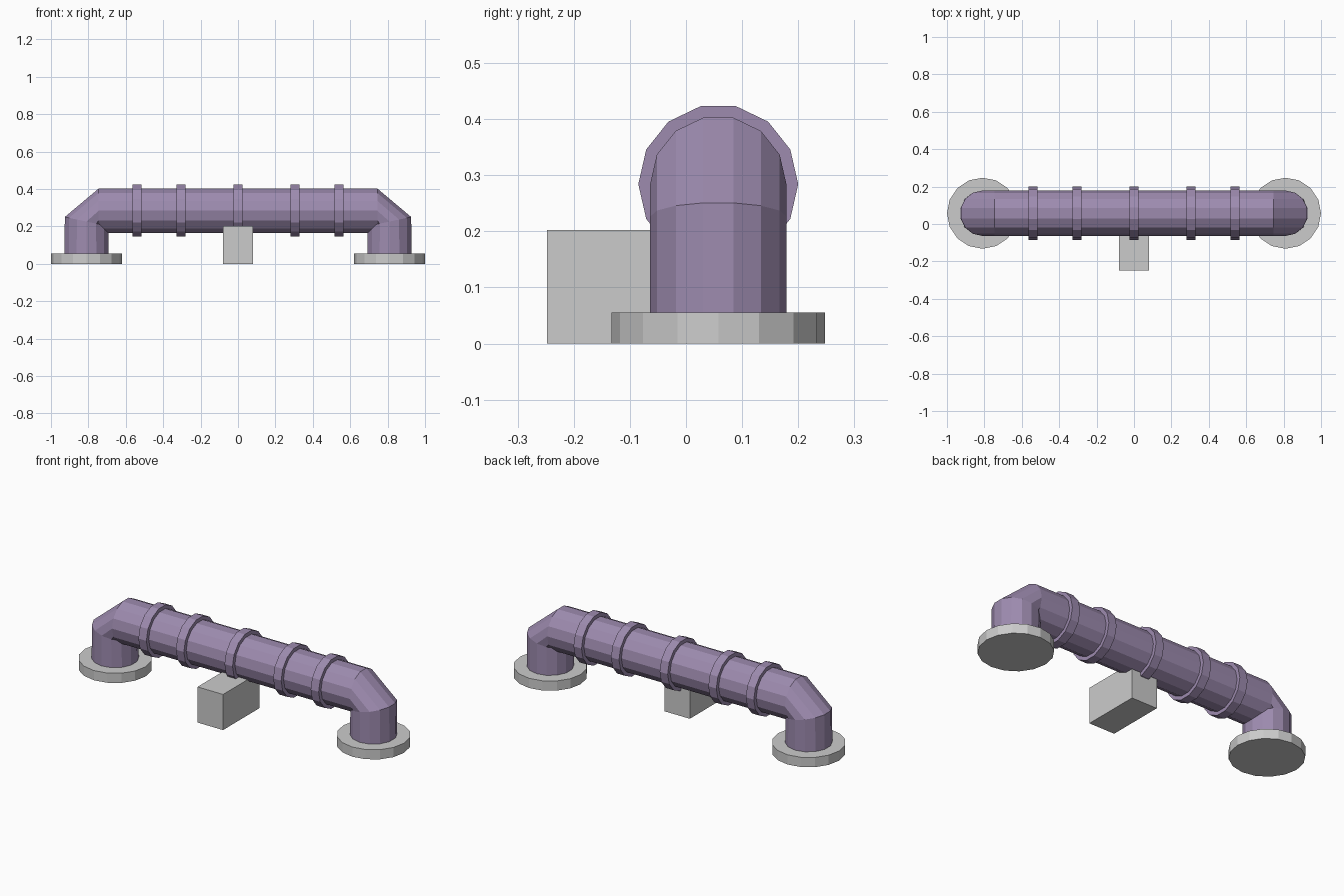
import bpy, bmesh
from math import cos, sin, pi, radians
from mathutils import Matrix

if "Cube" in bpy.data.objects:
    bpy.data.objects.remove(bpy.data.objects["Cube"])

CY, CZ = 0.0575, 0.284      # pipe axis
LEG_X = 0.81
SIDES = 14

purple = bpy.data.materials.new("purple_paint")
purple.diffuse_color = (0.34, 0.26, 0.43, 1)
purple.use_nodes = True
purple.node_tree.nodes["Principled BSDF"].inputs["Base Color"].default_value = purple.diffuse_color


def finish(bm, name, mat=None):
    bmesh.ops.recalc_face_normals(bm, faces=bm.faces)
    mesh = bpy.data.meshes.new(name)
    bm.to_mesh(mesh)
    bm.free()
    obj = bpy.data.objects.new(name, mesh)
    bpy.context.collection.objects.link(obj)
    if mat:
        mesh.materials.append(mat)
    return obj


def cylinder(name, loc, r, depth, sides, rot=Matrix(), mat=None):
    bm = bmesh.new()
    bmesh.ops.create_cone(bm, cap_ends=True, segments=sides, radius1=r, radius2=r,
                          depth=depth, matrix=Matrix.Translation(loc) @ rot)
    return finish(bm, name, mat)


# Swept pipe: each station is x, z and the tangent's angle above +x
half = [(-LEG_X, 0.02, 90), (-LEG_X, 0.226, 78), (-0.745, CZ, 0)]
stations = half + [(-x, z, -a) for x, z, a in reversed(half)]
bm = bmesh.new()
R = 0.1215
rings = []
for x, z, a in stations:
    t = radians(a)
    ring = []
    for i in range(SIDES):
        p = 2 * pi * i / SIDES
        out = R * sin(p)
        ring.append(bm.verts.new((x - out * sin(t), CY + R * cos(p), z + out * cos(t))))
    rings.append(ring)
for a, b in zip(rings, rings[1:]):
    for i in range(SIDES):
        j = (i + 1) % SIDES
        bm.faces.new((a[i], a[j], b[j], b[i]))
bm.faces.new(rings[0])
bm.faces.new(rings[-1])
finish(bm, "pipe", purple)

# Raised collars along the pipe, with a corner pointing up
for n, x in enumerate((-0.54, -0.305, 0, 0.305, 0.54)):
    rot = Matrix.Rotation(pi / 2, 4, 'Y')
    cylinder(f"collar_{n + 1}", (x, CY, CZ), 0.1425, 0.05, SIDES, rot, purple)

# Foot flanges
for side, s in (("left", -1), ("right", 1)):
    cylinder(f"flange_{side}", (s * LEG_X, CY, 0.0275), 0.19, 0.055, 16)

# Support block under the middle
bm = bmesh.new()
bmesh.ops.create_cube(bm, size=1, matrix=Matrix.Translation((0, -0.084, 0.1))
                      @ Matrix.Diagonal((0.16, 0.328, 0.202, 1)))
bmesh.ops.translate(bm, verts=bm.verts, vec=(0, 0, 0.001))
finish(bm, "support_block")
